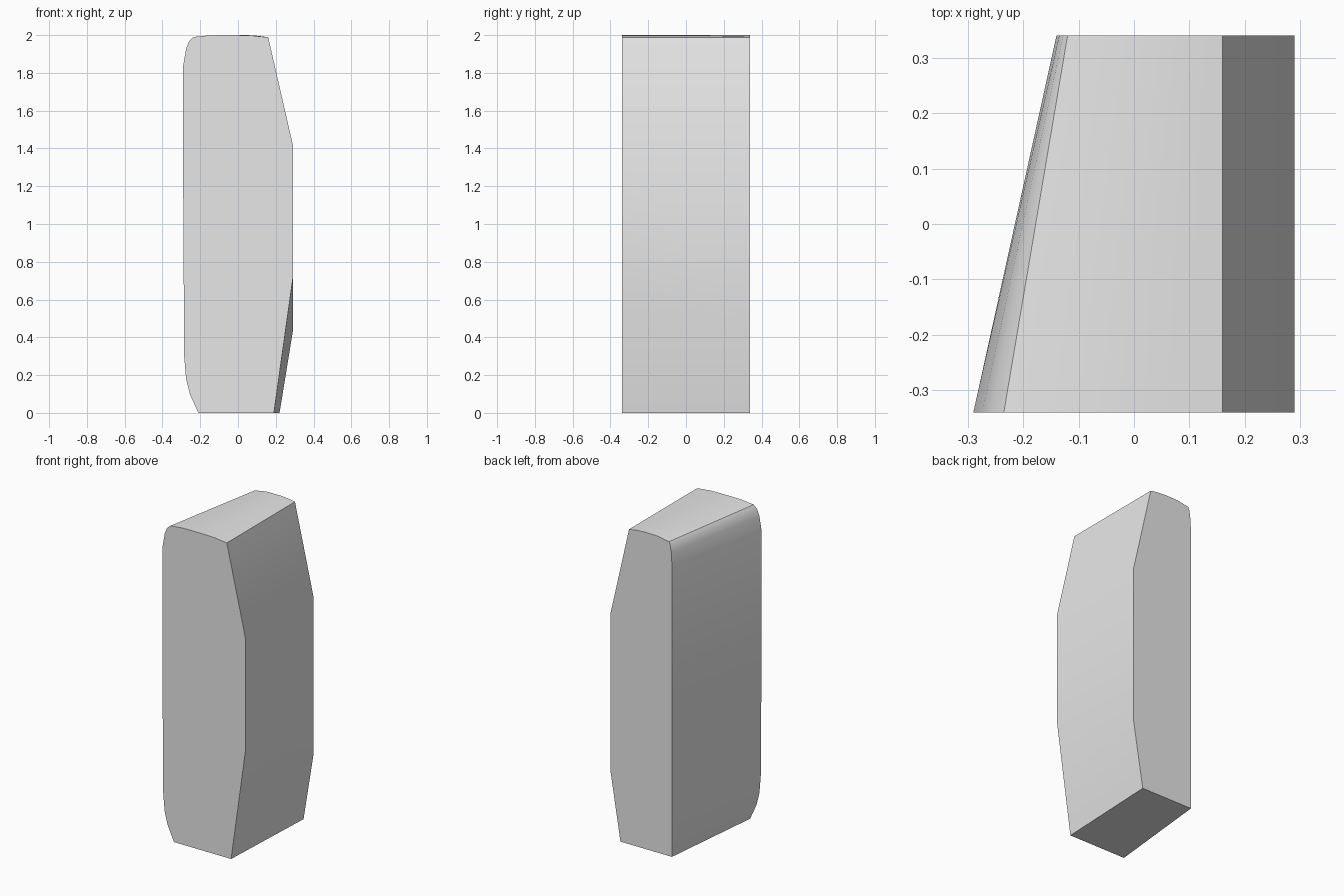
import bpy, bmesh
from math import radians

cube = bpy.data.objects.get("Cube")
if cube:
    bpy.data.objects.remove(cube, do_unlink=True)

HALF_DEPTH = 0.34

# One plain grey for the whole block
grey = bpy.data.materials.new("light_grey")
grey.use_nodes = True
colour = (0.8, 0.8, 0.8, 1)
grey.diffuse_color = colour
grey.node_tree.nodes["Principled BSDF"].inputs["Base Color"].default_value = colour

# Matching outlines (x, z): wide rounded front end, narrow back end
crown = [(0.16, 1.988), (0.07, 1.998), (-0.03, 2.0), (-0.15, 1.999)]
front = [(0.19, 0), (0.29, 0.71), (0.29, 1.42)] + crown + [
    (-0.235, 1.99), (-0.258, 1.97), (-0.274, 1.93), (-0.29, 1.84),
    (-0.29, 1.16), (-0.285, 0.3), (-0.275, 0.18), (-0.255, 0.1), (-0.21, 0)]
back = [(0.22, 0), (0.29, 0.43), (0.29, 1.42)] + [
    (0.16, 1.988), (0.11, 1.996), (0.05, 2.0), (-0.04, 1.999)] + [
    (-0.12, 1.985), (-0.128, 1.965), (-0.135, 1.92), (-0.14, 1.84),
    (-0.14, 1.16), (-0.14, 0.3), (-0.14, 0.18), (-0.14, 0.1), (-0.14, 0)]

# Loft the two outlines into a closed tapered block
bm = bmesh.new()
ring_front = [bm.verts.new((x, -HALF_DEPTH, z)) for x, z in front]
ring_back = [bm.verts.new((x, HALF_DEPTH, z)) for x, z in back]
bm.faces.new(ring_front)
bm.faces.new(ring_back[::-1])
count = len(front)
for i in range(count):
    j = (i + 1) % count
    bm.faces.new((ring_front[j], ring_front[i], ring_back[i], ring_back[j]))
bmesh.ops.recalc_face_normals(bm, faces=bm.faces)

mesh = bpy.data.meshes.new("tapered_block")
bm.to_mesh(mesh)
bm.free()
mesh.materials.append(grey)
block = bpy.data.objects.new("tapered_block", mesh)
bpy.context.collection.objects.link(block)

# Smooth the rounded walls, keep the end caps crisp
bpy.ops.object.select_all(action="DESELECT")
block.select_set(True)
bpy.context.view_layer.objects.active = block
bpy.ops.object.shade_smooth_by_angle(angle=radians(30))
